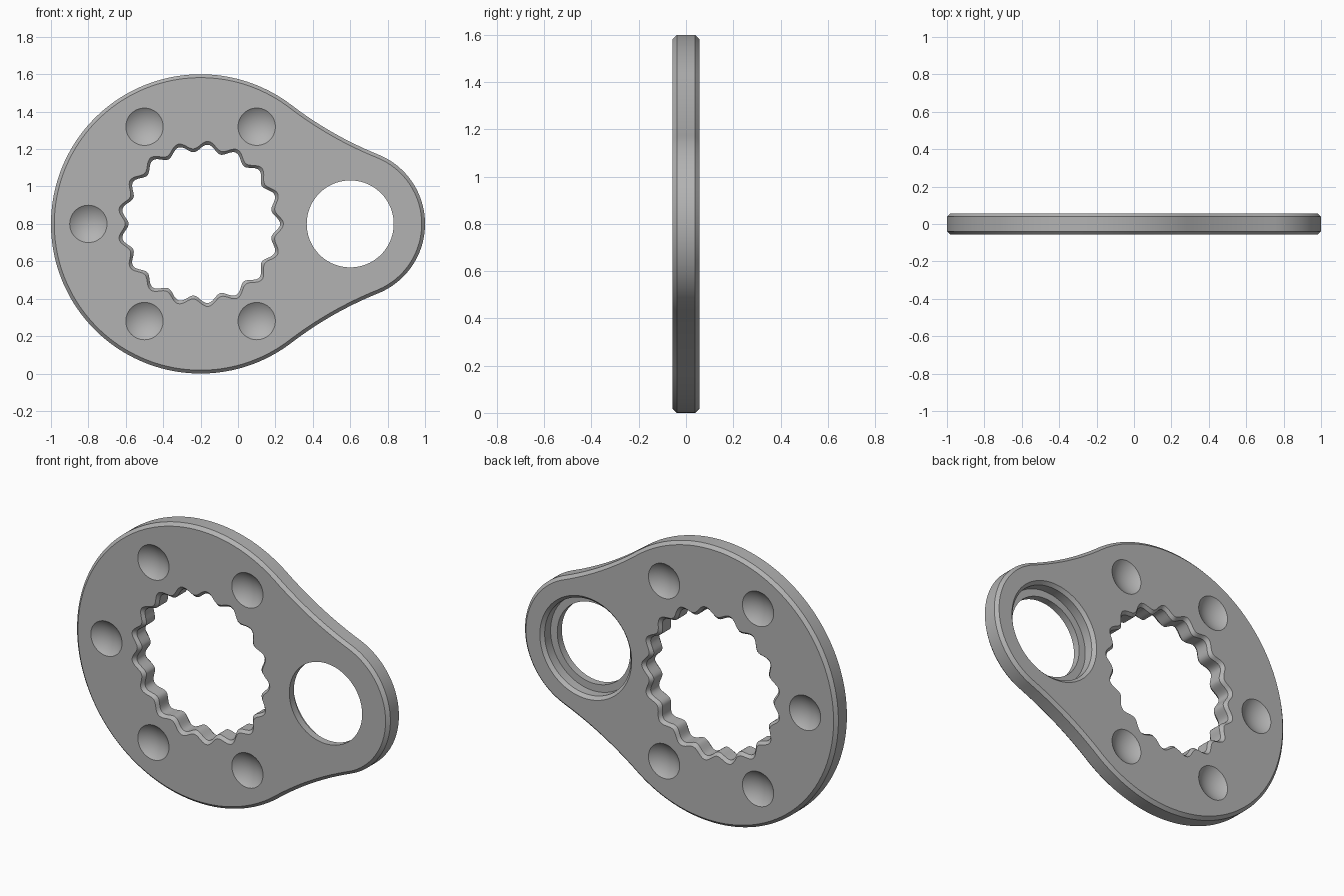
import bpy, bmesh, math
from math import sin, cos, tau, pi, radians

if "Cube" in bpy.data.objects:
    bpy.data.objects.remove(bpy.data.objects["Cube"], do_unlink=True)

HALF = 0.057          # half thickness
CH = 0.018            # chamfer size
MID = 0.8             # height of the centre line
BIG, SMALL, FILLET = (-0.2, 0.8), (0.6, 0.4), 2.0   # (centre x, radius), waist radius

metal = bpy.data.materials.new("grey_metal")
metal.use_nodes = True
grey = (0.45, 0.45, 0.45, 1)
metal.diffuse_color = grey
metal.node_tree.nodes["Principled BSDF"].inputs["Base Color"].default_value = grey


def arc(cx, cz, r, a, b, n):
    return [(cx + r * cos(a + (b - a) * i / n), cz + r * sin(a + (b - a) * i / n))
            for i in range(n)]


def circle(cx, r, n=96):
    return arc(cx, MID, r, 0, tau, n)


def plate_outline(d):
    """Two discs joined by concave waists, shrunk by d."""
    span = SMALL[0] - BIG[0]
    p, q = BIG[1] + FILLET, SMALL[1] + FILLET
    a = math.acos((p * p + span * span - q * q) / (2 * p * span))
    fx, fz = BIG[0] + p * cos(a), p * sin(a)
    b = math.atan2(fz, fx - SMALL[0])
    r = FILLET + d
    return (arc(SMALL[0], MID, SMALL[1] - d, -b, b, 48)
            + arc(fx, MID + fz, r, b + pi, a + pi, 16)[::1]
            + arc(BIG[0], MID, BIG[1] - d, a, tau - a, 120)
            + arc(fx, MID - fz, r, pi - a, pi - b, 16))


def lobed_outline(d, lobes=17, per=16):
    """Wavy ring, grown by d."""
    n = lobes * per
    pts = []
    for i in range(n):
        t = tau * i / n
        r = 0.405 + d + 0.02 * cos(lobes * t)
        pts.append((BIG[0] + r * cos(t), MID + r * sin(t)))
    return pts


def stack(name, layers):
    """Solid through matching outlines placed at successive y."""
    bm = bmesh.new()
    rings = [[bm.verts.new((x, y, z)) for x, z in pts] for y, pts in layers]
    for lo, hi in zip(rings, rings[1:]):
        for i in range(len(lo)):
            j = (i + 1) % len(lo)
            bm.faces.new((lo[i], lo[j], hi[j], hi[i]))
    bm.faces.new(rings[0])
    bm.faces.new(rings[-1])
    bmesh.ops.recalc_face_normals(bm, faces=bm.faces)
    mesh = bpy.data.meshes.new(name)
    bm.to_mesh(mesh)
    bm.free()
    ob = bpy.data.objects.new(name, mesh)
    bpy.context.collection.objects.link(ob)
    mesh.materials.append(metal)
    return ob


# Chamfered plate body
plate = stack("plate", [(-HALF, plate_outline(CH)), (-HALF + CH, plate_outline(0)),
                        (HALF - CH, plate_outline(0)), (HALF, plate_outline(CH))])

# Lobed centre opening, chamfered on both faces
OUT = 0.02
cutters = [stack("lobed_cutter", [
    (-HALF - OUT, lobed_outline(CH + OUT)), (-HALF + CH, lobed_outline(0)),
    (HALF - CH, lobed_outline(0)), (HALF + OUT, lobed_outline(CH + OUT))])]

# Side hole with a chamfered counterbore from the back
ex = SMALL[0]
cutters.append(stack("bore_cutter", [
    (-HALF - OUT, circle(ex, 0.2325)), (-0.015, circle(ex, 0.2325)),
    (-0.015, circle(ex, 0.275)), (HALF - CH, circle(ex, 0.275)),
    (HALF + OUT, circle(ex, 0.275 + CH + OUT))]))

# Shallow round dimples on both faces
DEPTH, RIM = 0.035, 0.1
ball = (RIM ** 2 + DEPTH ** 2) / (2 * DEPTH)
for k in range(1, 6):
    t = k * pi / 3
    for side in (-1, 1):
        bpy.ops.mesh.primitive_uv_sphere_add(
            segments=48, ring_count=48, radius=ball, rotation=(radians(90), 0, 0),
            location=(BIG[0] + 0.6 * cos(t), side * (HALF + ball - DEPTH), MID + 0.6 * sin(t)))
        dimple = bpy.context.object
        dimple.name = "dimple_cutter"
        dimple.data.materials.append(metal)
        cutters.append(dimple)

# Cut everything out, then remove the cutters
bpy.ops.object.select_all(action='DESELECT')
bpy.context.view_layer.objects.active = plate
plate.select_set(True)
for c in cutters:
    c.hide_render = True
    mod = plate.modifiers.new("cut", 'BOOLEAN')
    mod.operation, mod.solver, mod.object = 'DIFFERENCE', 'EXACT', c
    bpy.ops.object.modifier_apply(modifier=mod.name)
    bpy.data.objects.remove(c, do_unlink=True)
bpy.ops.object.shade_smooth_by_angle(angle=radians(25))
